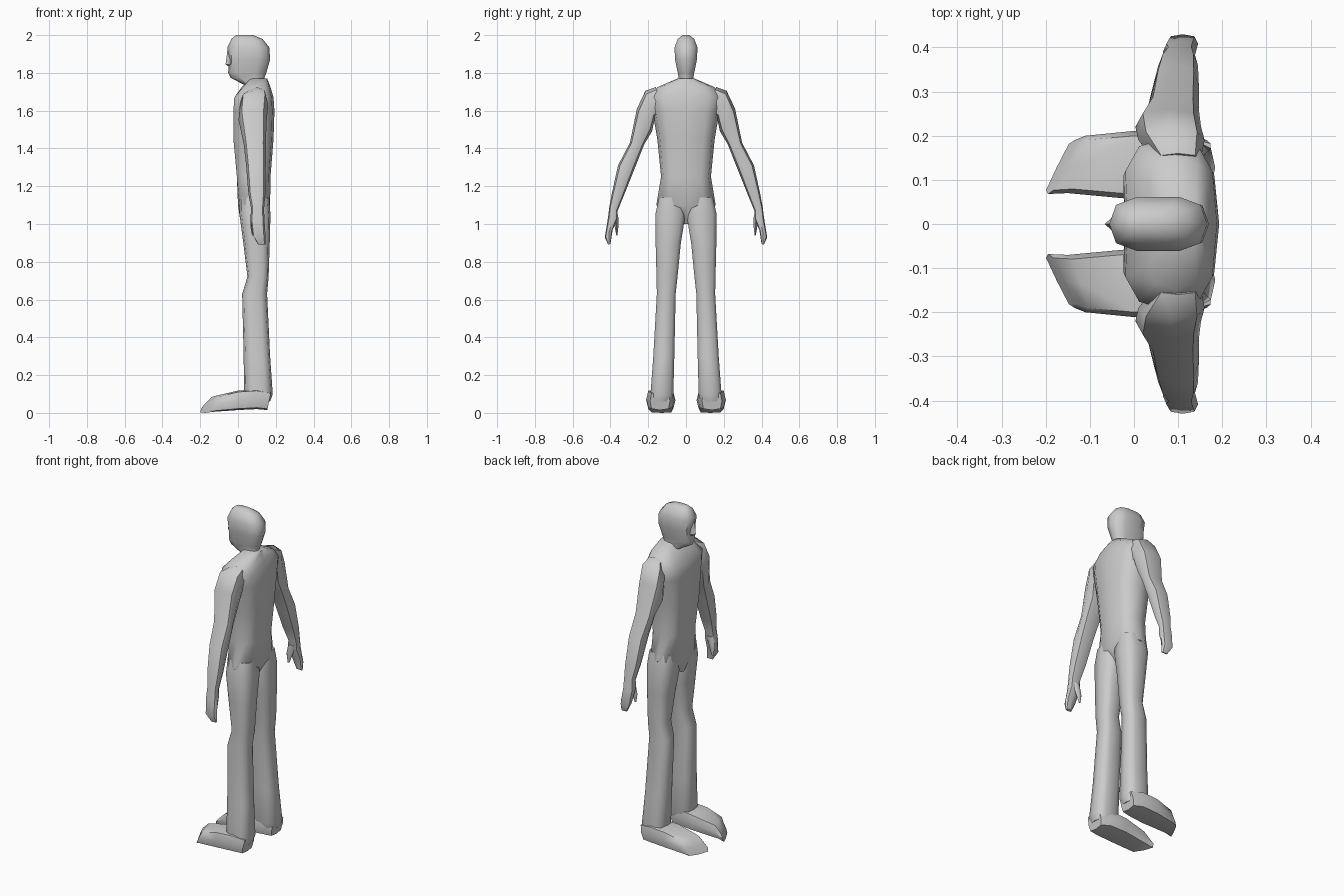
import bpy, bmesh
from math import sin, cos, pi
from mathutils import Vector


def ring(c, u, v, n=8, e=0.75):
    """Rounded cross-section around c with half axes u and v."""
    c, u, v = Vector(c), Vector(u), Vector(v)
    pts = []
    for i in range(n):
        a = 2 * pi * i / n
        s, t = round(cos(a), 6), round(sin(a), 6)
        s = abs(s) ** e * (1 if s > 0 else -1)
        t = abs(t) ** e * (1 if t > 0 else -1)
        pts.append(c + u * s + v * t)
    return pts


def flat(z, x0, x1, y0, y1, n=8, e=0.75, tilt=0.0):
    """Level ring filling the given x and y ranges; tilt raises the +x side."""
    dx = (x1 - x0) / 2
    return ring(((x0 + x1) / 2, (y0 + y1) / 2, z), (dx, 0, tilt), (0, (y1 - y0) / 2, 0), n, e)


def loft(name, rings, mirror=False, angle=50):
    bm = bmesh.new()
    rows = [[bm.verts.new(p) for p in r] for r in rings]
    n = len(rows[0])
    for a, b in zip(rows, rows[1:]):
        for i in range(n):
            j = (i + 1) % n
            bm.faces.new((a[i], a[j], b[j], b[i]))
    bm.faces.new(rows[0][::-1])
    bm.faces.new(rows[-1])
    bmesh.ops.recalc_face_normals(bm, faces=bm.faces)
    me = bpy.data.meshes.new(name)
    bm.to_mesh(me)
    bm.free()
    ob = bpy.data.objects.new(name, me)
    bpy.context.collection.objects.link(ob)
    bpy.ops.object.select_all(action='DESELECT')
    bpy.context.view_layer.objects.active = ob
    ob.select_set(True)
    bpy.ops.object.shade_smooth_by_angle(angle=angle * pi / 180)
    if mirror:
        m = ob.modifiers.new("Mirror", 'MIRROR')
        m.use_axis = (False, True, False)
        m.use_mirror_merge = False
    return ob


# Torso: z, front x, back x, half width, with a shallow crease down the chest
torso = []
for z, x0, x1, w in [(1.0, .015, .12, .02), (1.1, .0, .17, .157), (1.25, -.015, .172, .132),
                     (1.45, -.035, .188, .152), (1.6, -.035, .193, .178),
                     (1.67, -.03, .188, .195), (1.725, .02, .172, .15), (1.77, .06, .155, .045)]:
    r = flat(z, x0, x1, -w, w, 12, .7)
    if 1.1 < z < 1.7:
        r[6].x += .015
    torso.append(r)
loft("torso", torso)

# Head with a short neck
loft("head", [flat(z, x0, x1, -w, w, 10, .7, t) for z, x0, x1, w, t in [
    (1.735, .035, .14, .038, 0), (1.775, -.04, .14, .04, 0), (1.80, -.052, .15, .045, 0),
    (1.87, -.048, .17, .06, 0), (1.935, -.056, .166, .063, 0),
    (1.98, -.035, .13, .045, 0), (2.0, -.01, .08, .018, 0)]])

# Nose
loft("nose", [flat(z, x0, -.02, -w, w, 4, 1) for z, x0, w in [
    (1.835, -.05, .02), (1.845, -.066, .022), (1.92, -.056, .01)]])

# Trouser legs: z, front x, back x, inner y, outer y
loft("leg", [flat(z, *b, n=10, e=.65) for z, *b in [
    (1.14, .01, .165, .015, .145), (1.05, .008, .172, .0, .165), (.9, .028, .168, .025, .163),
    (.72, .05, .162, .043, .158), (.63, .022, .154, .053, .156),
    (.3, .03, .17, .06, .175), (.1, .032, .184, .065, .19), (.06, .045, .17, .075, .19)]], True)

# Shoes, heel to slanted toe
shoe = [ring((x, (y0 + y1) / 2, (z0 + z1) / 2), (s, (y1 - y0) / 2, 0), (k, 0, (z1 - z0) / 2), 8, .45)
        for x, y0, y1, z0, z1, s, k in [
            (.165, .085, .19, .015, .11, 0, .01), (.10, .062, .21, .02, .125, 0, 0),
            (.0, .056, .211, .015, .118, 0, 0), (-.13, .07, .2, .005, .09, .02, .01),
            (-.165, .068, .19, .0, .045, .03, .01)]]
loft("shoe", shoe, True)

# Arm and hand: outer (y, z), inner (y, z), front x, back x
arm = [ring(((x0 + x1) / 2, (yo + yi) / 2, (zo + zi) / 2),
            (0, (yo - yi) / 2, (zo - zi) / 2), ((x1 - x0) / 2, 0, 0), 8, .75)
       for yo, zo, yi, zi, x0, x1 in [
           (.16, 1.725, .12, 1.60, .05, .15), (.215, 1.705, .165, 1.56, .01, .16),
           (.26, 1.61, .18, 1.49, .003, .152), (.297, 1.43, .222, 1.42, .03, .147),
           (.36, 1.31, .265, 1.31, .043, .147), (.393, 1.16, .325, 1.16, .055, .145),
           (.406, 1.09, .362, 1.07, .07, .138), (.415, 1.02, .362, 1.03, .065, .14),
           (.43, .93, .388, .97, .075, .145), (.412, .89, .4, .895, .105, .145)]]
loft("arm", arm, True)

# Thumb
loft("thumb", [ring((x, y, z), (r, 0, 0), (0, r * .6, 0), 6, 1) for x, y, z, r in [
    (.1, .372, 1.05, .025), (.085, .368, .99, .02), (.08, .366, .94, .006)]], True)
